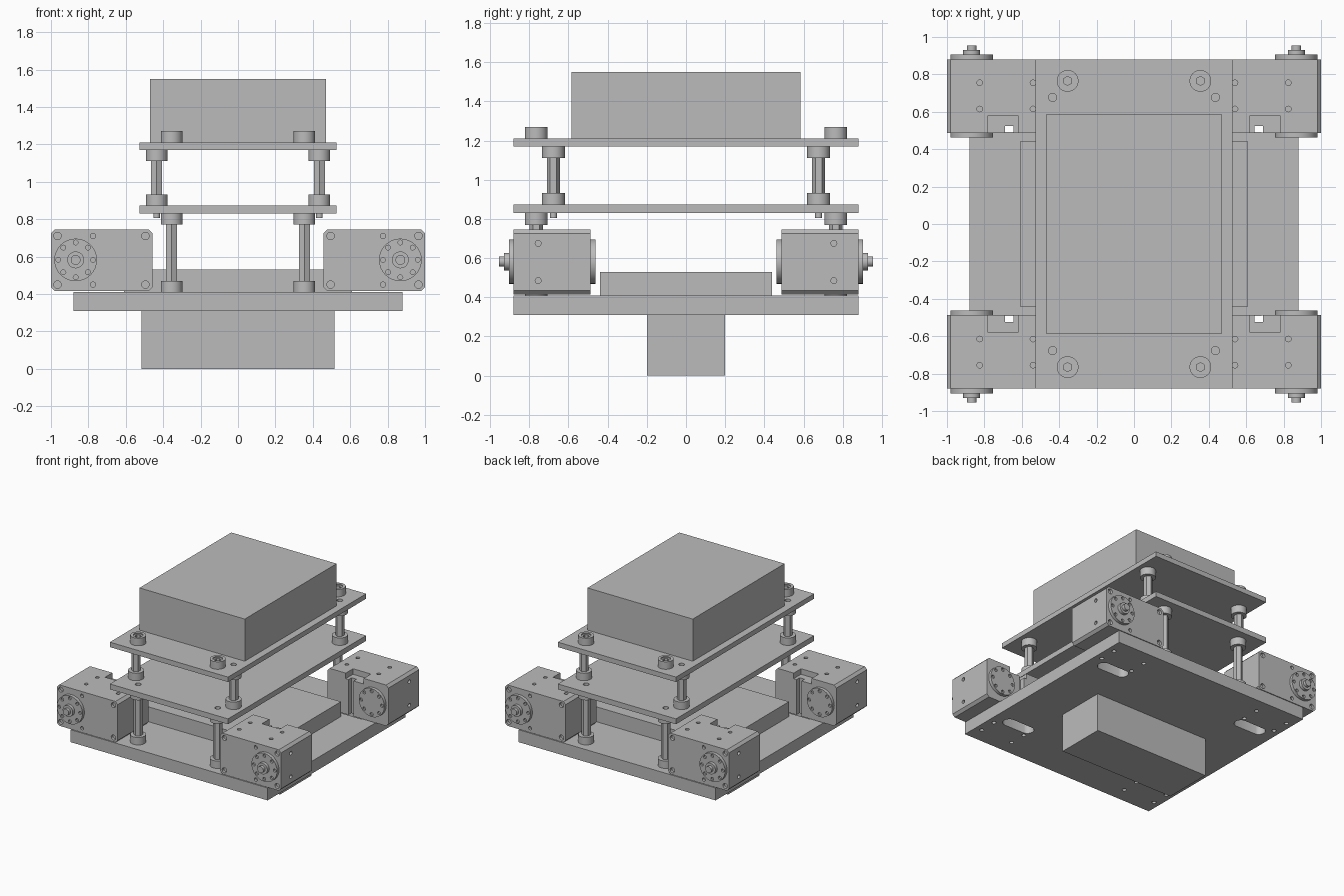
import bpy, bmesh, math
from mathutils import Matrix, Vector

cube = bpy.data.objects.get("Cube")
if cube:
    bpy.data.objects.remove(cube, do_unlink=True)

# One plain grey for everything
grey = bpy.data.materials.new("machined_grey")
grey.use_nodes = True
colour = (0.5, 0.5, 0.5, 1)
grey.diffuse_color = colour
grey.node_tree.nodes["Principled BSDF"].inputs["Base Color"].default_value = colour

TURN = {"z": Matrix(), "x": Matrix.Rotation(math.pi / 2, 4, "Y"),
        "y": Matrix.Rotation(-math.pi / 2, 4, "X")}


def box(lo, hi):
    """Box between two corners."""
    lo, hi = Vector(lo), Vector(hi)
    def add(bm):
        m = Matrix.Translation((lo + hi) / 2) @ Matrix.Diagonal((*(hi - lo), 1))
        bmesh.ops.create_cube(bm, size=1, matrix=m)
    return add


def rod(start, radius, length, axis="z", sides=32):
    """Cylinder or prism running from start along an axis."""
    def add(bm):
        m = Matrix.Translation(start) @ TURN[axis] @ Matrix.Translation((0, 0, length / 2))
        bmesh.ops.create_cone(bm, cap_ends=True, segments=sides, radius1=radius,
                              radius2=radius, depth=length, matrix=m)
    return add


def new_object(name, shapes):
    bm = bmesh.new()
    for add in shapes:
        add(bm)
    mesh = bpy.data.meshes.new(name)
    bm.to_mesh(mesh)
    bm.free()
    ob = bpy.data.objects.new(name, mesh)
    bpy.context.collection.objects.link(ob)
    return ob


def part(name, shapes, cuts=(), four=False, chamfer=0):
    """Join shapes, cut holes, then repeat in all four corners if asked."""
    ob = new_object(name, shapes)
    if chamfer:
        bm = bmesh.new()
        bm.from_mesh(ob.data)
        edges = [e for e in bm.edges if abs((e.verts[0].co - e.verts[1].co).normalized().y) > 0.9]
        bmesh.ops.bevel(bm, geom=edges, offset=chamfer, segments=1, affect="EDGES")
        bm.to_mesh(ob.data)
        bm.free()
    cutter = None
    if cuts:
        cutter = new_object(name + "_cutter", cuts)
        cutter.hide_render = True
        mod = ob.modifiers.new("holes", "BOOLEAN")
        mod.object, mod.operation, mod.solver = cutter, "DIFFERENCE", "EXACT"
        mod.use_self = True
    if four:
        mod = ob.modifiers.new("corners", "MIRROR")
        mod.use_axis = (True, True, False)
        mod.use_mirror_merge = False
    graph = bpy.context.evaluated_depsgraph_get()
    mesh = bpy.data.meshes.new_from_object(ob.evaluated_get(graph))
    ob.modifiers.clear()
    ob.data = mesh
    if cutter:
        bpy.data.objects.remove(cutter, do_unlink=True)
    mesh.materials.clear()
    mesh.materials.append(grey)
    mesh.shade_smooth()
    mesh.set_sharp_from_angle(angle=math.radians(30))
    return ob


SIGNS = [(sx, sy) for sx in (-1, 1) for sy in (-1, 1)]
POST, SPACER = (0.355, 0.765), (0.435, 0.677)
SERVO_HOLES = [(x, y) for x in (0.825, 0.54) for y in (0.755, 0.615)]


def holes(spots, radius, z, depth):
    return [rod((sx * x, sy * y, z), radius, depth, sides=16)
            for x, y in spots for sx, sy in SIGNS]


# Base plate with rounded slots and mounting holes
slots = []
for sx, sy in SIGNS:
    def slot(bm, c=(sx * 0.655, sy * 0.54)):
        made = bmesh.ops.create_cone(bm, cap_ends=True, segments=24, radius1=0.05,
                                     radius2=0.05, depth=0.2)["verts"]
        for v in made:
            v.co.x += math.copysign(0.085, v.co.x + 1e-4)
        bmesh.ops.translate(bm, verts=made, vec=(*c, 0.36))
    slots.append(slot)
part("base_plate", [box((-0.88, -0.88, 0.31), (0.88, 0.88, 0.41))],
     slots + holes(SERVO_HOLES, 0.016, 0.25, 0.2))

# Boxes under, on and above the plates
part("lower_box", [box((-0.515, -0.2, 0), (0.515, 0.2, 0.31))])
part("middle_box", [box((-0.61, -0.44, 0.41), (0.61, 0.44, 0.53))])
part("top_box", [box((-0.47, -0.585, 1.21), (0.47, 0.585, 1.55))])

# Two upper decks
part("lower_deck", [box((-0.527, -0.88, 0.83), (0.527, 0.88, 0.873))],
     holes([POST], 0.022, 0.8, 0.1))
part("upper_deck", [box((-0.527, -0.88, 1.17), (0.527, 0.88, 1.21))],
     holes([SPACER], 0.022, 1.1, 0.2))

# Posts, spacers and bolts
def standoff(name, spot, bottom, top):
    shapes = [rod((*spot, bottom), 0.058, 0.06), rod((*spot, top - 0.06), 0.058, 0.06),
              rod((*spot, bottom + 0.06), 0.034, top - bottom - 0.12, sides=6)]
    part(name, shapes, four=True)

standoff("lower_posts", POST, 0.41, 0.83)
standoff("upper_spacers", SPACER, 0.873, 1.17)
part("spacer_tips", [rod((*SPACER, 0.805), 0.018, 0.03)], four=True)
part("deck_bolts", [rod((*POST, 1.21), 0.058, 0.06)],
     [rod((*POST, 1.262), 0.036, 0.05), rod((*POST, 1.23), 0.024, 0.06, sides=6)], four=True)

# Servo bodies with screw holes and an inner notch
cuts = [box((0.62, 0.4, 0.7), (0.78, 0.58, 0.8)), box((0.645, 0.4, 0.35), (0.69, 0.525, 0.8))]
cuts += [rod((x, y, 0.72), 0.015, 0.1, sides=16) for x, y in SERVO_HOLES]
cuts += [rod((0.975, 0.755, z), 0.015, 0.1, "x", 16) for z in (0.485, 0.675)]
cuts += [rod((x, 0.86, z), r, 0.1, "y", 16) for z in (0.45, 0.71)
         for x, r in ((0.495, 0.02), (0.775, 0.014), (0.965, 0.02))]
part("servo_bodies", [box((0.457, 0.487, 0.415), (1, 0.88, 0.745))], cuts, True, 0.02)

# Output horns with a ring of eight holes, hubs and shafts
AXLE_X, AXLE_Z = 0.868, 0.582

def ring(y):
    return [rod((AXLE_X + 0.093 * math.cos(a), y, AXLE_Z + 0.093 * math.sin(a)),
                0.013, 0.1, "y", 12) for a in (i * math.pi / 4 for i in range(8))]

def disc(y, r, h):
    return rod((AXLE_X, y, AXLE_Z), r, h, "y")

part("outer_horns", [disc(0.88, 0.114, 0.025)], ring(0.89), True)
part("horn_hubs", [disc(0.905, 0.045, 0.025)], four=True)
part("horn_shafts", [disc(0.93, 0.026, 0.024)], four=True)
part("inner_horns", [disc(0.462, 0.114, 0.025)], ring(0.375), True)
